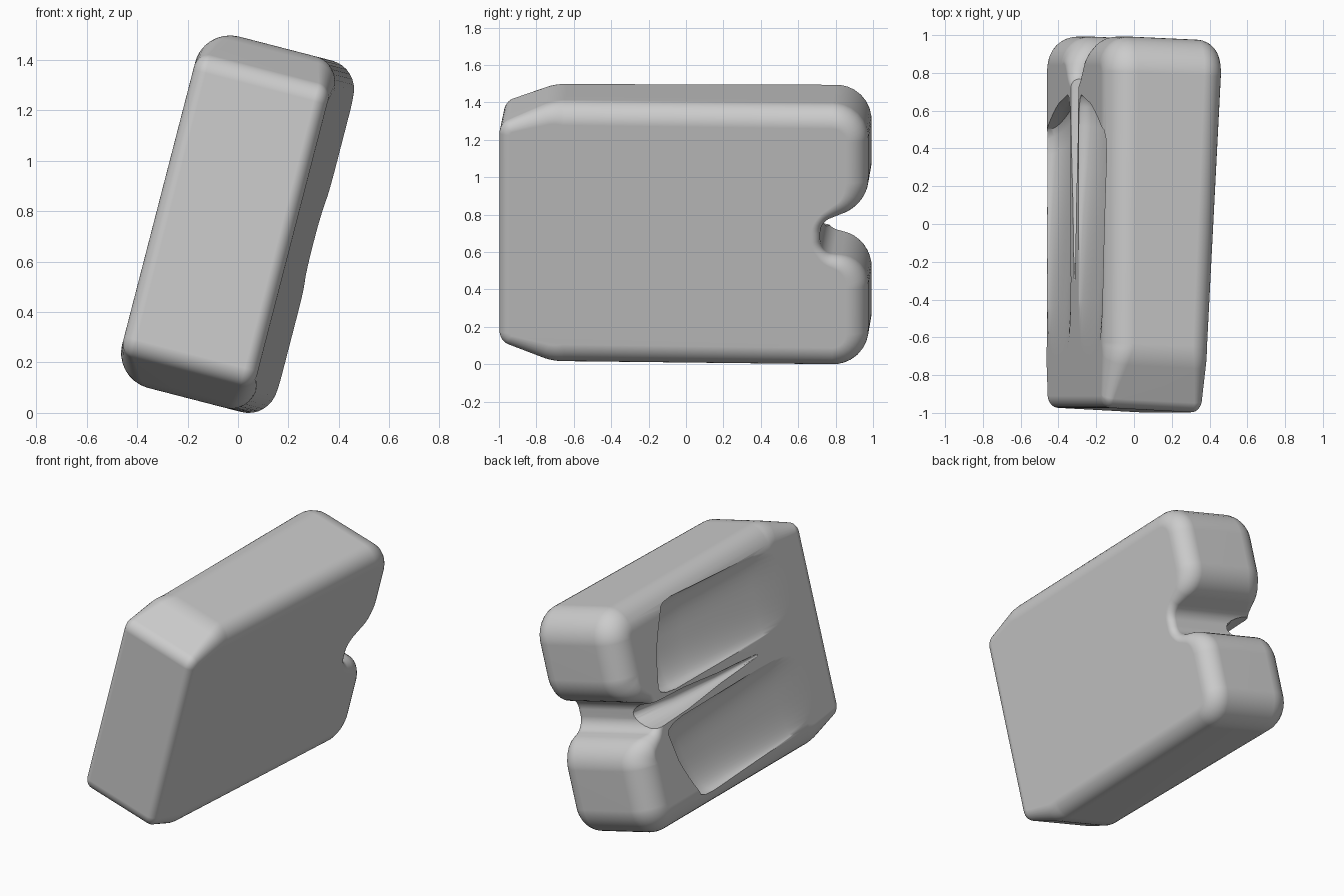
import bpy, bmesh, math
from mathutils import Vector, Matrix

if "Cube" in bpy.data.objects:
    bpy.data.objects.remove(bpy.data.objects["Cube"])

TILT = Matrix.Translation((0, 0, 0.75)) @ Matrix.Rotation(math.radians(14.5), 4, 'Y')


def rounded(points, n=8):
    """Round every corner of a closed (y, v, radius) outline."""
    out = []
    for i, (y, v, r) in enumerate(points):
        p = Vector((y, v))
        a = (Vector(points[i - 1][:2]) - p).normalized()
        b = (Vector(points[(i + 1) % len(points)][:2]) - p).normalized()
        half = a.angle(b) / 2
        centre = p + (a + b).normalized() * (r / math.sin(half))
        start = p + a * (r / math.tan(half)) - centre
        end = p + b * (r / math.tan(half)) - centre
        for k in range(n + 1):
            out.append(centre + start.lerp(end, k / n).normalized() * r)
    return out


def loft(name, rings, triangulate=False):
    """Skin closed rings of points and cap both ends."""
    bm = bmesh.new()
    loops = [[bm.verts.new(p) for p in ring] for ring in rings]
    for a, b in zip(loops, loops[1:]):
        for i in range(len(a)):
            j = (i + 1) % len(a)
            bm.faces.new((a[i], a[j], b[j], b[i]))
    bm.faces.new(loops[0])
    bm.faces.new(loops[-1])
    if triangulate:
        bmesh.ops.triangulate(bm, faces=bm.faces)
    bmesh.ops.recalc_face_normals(bm, faces=bm.faces)
    mesh = bpy.data.meshes.new(name)
    bm.to_mesh(mesh)
    bm.free()
    obj = bpy.data.objects.new(name, mesh)
    bpy.context.collection.objects.link(obj)
    return obj


# Body: side outline with chamfered front and notched back, lofted sideways
outline = rounded([(-.985, -.60, .08), (-.70, -.72, .3), (.985, -.72, .19),
                   (.985, -.13, .17), (.73, -.09, .08), (.73, .08, .08),
                   (.985, .17, .19), (.985, .72, .19), (-.70, .72, .3),
                   (-.985, .60, .08)])
count = len(outline)
normals = []
for i in range(count):
    t = outline[(i + 1) % count] - outline[i - 1]
    normals.append(Vector((t.y, -t.x)).normalized())


def clamp(x):
    return min(1, max(0, x))


def body_ring(side, angle):
    full = .16 if side < 0 else .115
    ring = []
    for p, n in zip(outline, normals):
        r = .06 + (full - .06) * clamp((p.x + .95) / .3)   # tighter edge at the front
        if abs(p.y) < .3 and p.x > 0:                      # tighter edge inside the notch
            r = .045 + (r - .045) * clamp((p.x - .75) / .22)
        q = p - n * r * (1 - math.cos(angle))
        u = side * (.32 - r * (1 - math.sin(angle)))
        f = (u + .32) / .64
        # taper the right side toward the front, skew the ends
        ring.append((u - .005 - .085 * f * (.8 - q.x) / 1.6, q.x - .045 * u, q.y))
    return ring


steps = [math.pi / 2 * k / 8 for k in range(9)]
body = loft("body", [body_ring(-1, a) for a in reversed(steps)] +
            [body_ring(1, a) for a in steps])


# Left-side scoops: steep at the back, fading out toward the front
def scoop(name, side):
    rings = []
    for y, depth, w in [(-.85, .012, .26), (-.4, .04, .26), (0, .068, .26), (.3, .09, .265),
                        (.52, .105, .27), (.62, .10, .26), (.67, .08, .24), (.685, .05, .215)]:
        ring = []
        back = (y + .85) / 1.5
        for k in range(40):
            t = math.tau * (k + .5) / 40
            c, s = math.cos(t), math.sin(t)
            dv = w * math.copysign(abs(c) ** .8, c)
            du = depth * math.copysign(abs(s) ** .8, s)
            ring.append((-.327 - .02 * (1 - back) + du,
                         y - .17 * back * ((dv + w) / (2 * w)) ** 1.6,
                         side * (.36 + dv - .04 * (1 - back))))
        rings.append(ring)
    return loft(name, rings, True)


# Tapering groove running from the notch onto the left side
groove = loft("groove_cutter", [
    [(-.335 + d * math.sin(math.tau * (k + .5) / 24), y, w * math.cos(math.tau * (k + .5) / 24))
     for k in range(24)]
    for y, d, w in [(-.3, .012, .012), (.1, .05, .035), (.45, .11, .07), (.82, .23, .085)]], True)

bpy.context.view_layer.objects.active = body
for cutter in (scoop("upper_scoop_cutter", 1), scoop("lower_scoop_cutter", -1), groove):
    mod = body.modifiers.new("cut", 'BOOLEAN')
    mod.operation = 'DIFFERENCE'
    mod.solver = 'EXACT'
    mod.object = cutter
    bpy.ops.object.modifier_apply(modifier=mod.name)
    bpy.data.objects.remove(cutter)

# Lean the finished body to the right and stand it on the ground
body.data.transform(TILT)
low = min(v.co.z for v in body.data.vertices)
body.data.transform(Matrix.Translation((0, 0, -low)))

bpy.ops.object.select_all(action='DESELECT')
body.select_set(True)
bpy.ops.object.shade_smooth_by_angle(angle=math.radians(40))
wn = body.modifiers.new("even_shading", 'WEIGHTED_NORMAL')
wn.keep_sharp = True
